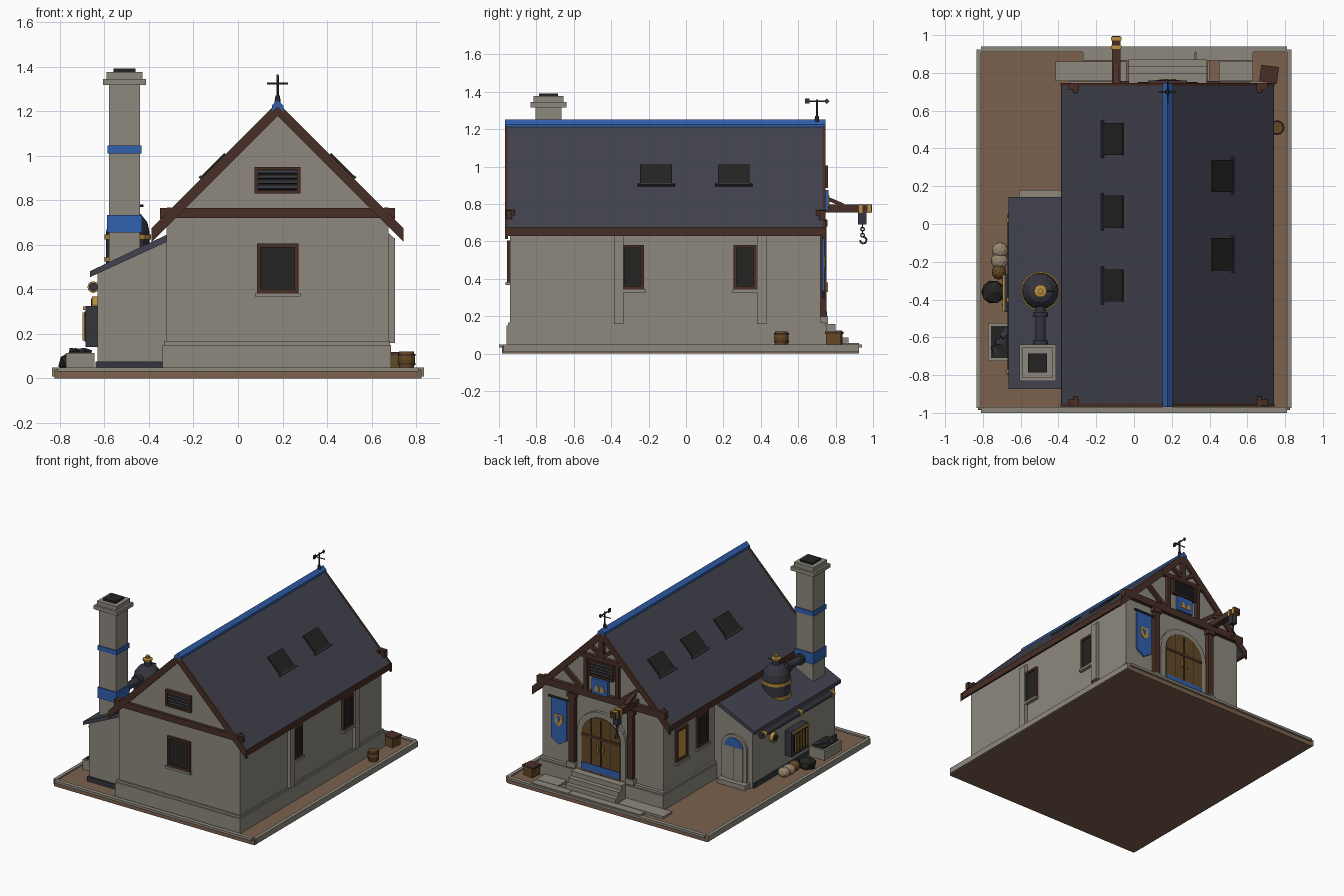
import bpy, bmesh, math
from mathutils import Vector, Matrix

old = bpy.data.objects.get("Cube")
if old:
    bpy.data.objects.remove(old)


def material(name, r, g, b):
    m = bpy.data.materials.new(name)
    m.use_nodes = True
    m.diffuse_color = (r, g, b, 1)
    m.node_tree.nodes["Principled BSDF"].inputs["Base Color"].default_value = (r, g, b, 1)
    return m


STONE = material("stone", .27, .25, .21)
DIRT = material("dirt", .2, .12, .075)
SLATE = material("slate", .055, .055, .078)
BLUE = material("blue", .03, .115, .42)
TIMBER = material("timber", .066, .028, .019)
GOLD = material("gold", .5, .28, .05)
BLACK = material("black", .017, .017, .016)
WOOD = material("wood", .125, .065, .018)
IRON = material("iron", .035, .036, .048)
SACK = material("sackcloth", .3, .22, .15)


def finish(name, bm, mat):
    bmesh.ops.recalc_face_normals(bm, faces=bm.faces)
    me = bpy.data.meshes.new(name)
    bm.to_mesh(me)
    bm.free()
    me.materials.append(mat)
    ob = bpy.data.objects.new(name, me)
    bpy.context.collection.objects.link(ob)
    return ob


def solid(name, c, size, mat, rot=(0, 0, 0)):
    bm = bmesh.new()
    bmesh.ops.create_cube(bm, size=1)
    bmesh.ops.scale(bm, vec=size, verts=bm.verts)
    ob = finish(name, bm, mat)
    ob.location, ob.rotation_euler = c, rot
    return ob


def box(name, x, y, z, mat):
    pairs = (x, y, z)
    return solid(name, [sum(p) / 2 for p in pairs], [abs(p[1] - p[0]) for p in pairs], mat)


def prism(name, pts, y, mat):
    """Extrude an (x, z) outline along y."""
    bm = bmesh.new()
    face = bm.faces.new([bm.verts.new((u, y[0], v)) for u, v in pts])
    ext = bmesh.ops.extrude_face_region(bm, geom=[face])["geom"]
    moved = [g for g in ext if isinstance(g, bmesh.types.BMVert)]
    bmesh.ops.translate(bm, vec=(0, y[1] - y[0], 0), verts=moved)
    return finish(name, bm, mat)


def rod(name, a, b, r, mat, n=12):
    a, b = Vector(a), Vector(b)
    bm = bmesh.new()
    bmesh.ops.create_cone(bm, cap_ends=True, segments=n, radius1=r, radius2=r, depth=(b - a).length)
    q = (b - a).to_track_quat("Z", "Y").to_matrix().to_4x4()
    bmesh.ops.transform(bm, matrix=Matrix.Translation((a + b) / 2) @ q, verts=bm.verts)
    return finish(name, bm, mat)


def lathe(name, x, y, profile, mat, n=16):
    bm = bmesh.new()
    rings = [[bm.verts.new((x + r * math.cos(k * math.tau / n), y + r * math.sin(k * math.tau / n), z))
              for k in range(n)] for r, z in profile]
    for lo, hi in zip(rings, rings[1:]):
        for k in range(n):
            bm.faces.new((lo[k], lo[(k + 1) % n], hi[(k + 1) % n], hi[k]))
    bm.faces.new(rings[0])
    bm.faces.new(rings[-1])
    return finish(name, bm, mat)


def beam(name, a, b, w, y, mat):
    """Timber lying in the gable plane from (x, z) a to b."""
    dx, dz = b[0] - a[0], b[1] - a[1]
    return solid(name, ((a[0] + b[0]) / 2, sum(y) / 2, (a[1] + b[1]) / 2),
                 (math.hypot(dx, dz), abs(y[1] - y[0]), w), mat, (0, -math.atan2(dz, dx), 0))


def arch(cx, w, z0, spring, rise, n=12):
    curve = [(cx + w * math.cos(math.pi * k / n), spring + rise * math.sin(math.pi * k / n)) for k in range(n + 1)]
    return [(cx + w, z0)] + curve + [(cx - w, z0)]


MID = .178
# Ground slab with stone curbs
box("ground", (-.825, .825), (-.985, .925), (0, .04), DIRT)
for s in (-1, 1):
    box("side_curb", (s * .81, s * .835), (-.975, .925), (.008, .05), STONE)
    y = -.985 if s < 0 else .925
    box("end_curb", (-.81, .81), (y - .015, y + .015), (.032, .05), STONE)

# Main house body and plinth
box("plinth", (-.34, .688), (-.96, .755), (.04, .15), STONE)
box("plinth_cap", (-.333, .682), (-.952, .745), (.15, .167), STONE)
prism("house_walls", [(-.32, .1), (.676, .1), (.676, .695), (MID, 1.193), (-.32, .695)], (-.94, .72), STONE)

# Roof with barge boards, fascias and ridge
def chevron(top, half, thick):
    return [(MID - half, top - half), (MID, top), (MID + half, top - half),
            (MID + half, top - half - thick), (MID, top - thick), (MID - half, top - half - thick)]


prism("main_roof", chevron(1.237, .563, .045), (-.955, .737), SLATE)
for y in (-.967, .73):
    prism("barge_board", chevron(1.24, .566, .062), (y, y + .016), TIMBER)
prism("ridge_cap", chevron(1.252, .026, .03), (-.968, .747), BLUE)
for s in (-1, 1):
    x = MID + s * .555
    box("fascia", (x - .009, x + .009), (-.955, .737), (.632, .675), TIMBER)
    for y in (-.94, .72):
        box("purlin_end", (MID + s * .487 - .01, MID + s * .487 + .01), (y - .026, y + .026), (.74, .768), TIMBER)

# Roof skylights
for s, spots in ((-1, (.45, .065, -.325)), (1, (.255, -.16))):
    for y in spots:
        x = MID + s * .285
        z, turn = 1.237 - .285, (0, s * math.pi / 4, 0)
        solid("skylight", (x, y, z), (.148, .17, .022), BLACK, turn)
        solid("skylight_sill", (x + s * .055, y, z - .055), (.012, .2, .03), IRON, turn)


# Windows on any wall: n is the outward direction
def window(at, n, w, h, glass=BLACK, sill=True):
    t = Vector((-n[1], n[0], 0))
    c, n = Vector(at), Vector(n)

    def part(name, off, up, width, height, depth, mat):
        size = [abs(t[i]) * width + abs(n[i]) * depth for i in range(2)] + [height]
        solid(name, c + t * off + Vector((0, 0, up)), size, mat)
    part("window_glass", 0, 0, w, h, .016, glass)
    for s in (-1, 1):
        part("window_jamb", s * w / 2, 0, .017, h + .017, .034, TIMBER)
        part("window_rail", 0, s * h / 2, w, .017, .034, TIMBER)
    if sill:
        part("window_sill", 0, -h / 2 - .017, w + .035, .017, .05, STONE)


window((MID, -.94, .495), (0, -1, 0), .17, .205)
for y in (-.285, .315):
    window((.676, y, .463), (1, 0, 0), .105, .22)
window((-.32, .275, .463), (-1, 0, 0), .115, .22)
window((-.32, .52, .45), (-1, 0, 0), .115, .22, GOLD)
for y in (-.36, .405):
    box("buttress", (.66, .704), (y - .026, y + .026), (.16, .63), STONE)
    solid("buttress_cap", (.68, y, .63), (.03, .05, .03), STONE, (0, math.pi / 4, 0))


# Gable vents and tie beams
def vent(y, z, out):
    box("vent_recess", (MID - .095, MID + .095), (y, y + out * .01), (z - .05, z + .05), BLACK)
    for s in (-1, 1):
        box("vent_jamb", (MID + s * .088, MID + s * .103), (y, y + out * .025), (z - .06, z + .06), TIMBER)
        box("vent_rail", (MID - .1, MID + .1), (y, y + out * .025), (z + s * .06, z + s * .046), TIMBER)
    for k in range(4):
        solid("vent_slat", (MID, y + out * .012, z - .034 + k * .023), (.175, .014, .011), IRON, (out * .4, 0, 0))


vent(-.94, .89, -1)
vent(.735, .945, 1)
box("front_tie_beam", (-.35, .706), (-.96, -.93), (.72, .766), TIMBER)

# Timber frame of the entrance gable
FY = (.71, .747)
box("back_tie_beam", (-.35, .706), FY, (.715, .766), TIMBER)
beam("collar_beam", (MID - .19, 1.02), (MID + .19, 1.02), .03, FY, TIMBER)
beam("king_post", (MID, 1.02), (MID, 1.2), .035, FY, TIMBER)
for s in (-1, 1):
    beam("stud", (MID + s * .13, .75), (MID + s * .13, 1.03), .028, FY, TIMBER)
    beam("gable_brace", (MID + s * .16, .76), (MID + s * .31, .88), .028, FY, TIMBER)
    beam("upper_brace", (MID, 1.04), (MID + s * .09, 1.1), .024, FY, TIMBER)
    x = MID + s * .24
    box("entrance_post", (x - .024, x + .024), (.71, .75), (.2, .72), TIMBER)
    box("post_base", (x - .035, x + .035), (.71, .758), (.16, .2), STONE)
    box("post_head", (x - .034, x + .034), (.71, .757), (.68, .715), TIMBER)

# Arched double door
prism("door_surround", arch(MID, .2, .16, .44, .185), (.71, .742), STONE)
prism("door", arch(MID, .16, .16, .44, .145), (.71, .748), WOOD)
for x, w in ((MID, .004), (MID - .08, .002), (MID + .08, .002)):
    box("door_gap", (x - w, x + w), (.74, .751), (.17, .565), BLACK)
box("door_kick_plate", (MID - .158, MID + .158), (.74, .753), (.175, .225), BLUE)
box("door_strap", (MID - .158, MID + .158), (.74, .752), (.42, .44), TIMBER)
for s in (-1, 1):
    box("door_handle", (MID + s * .015, MID + s * .027), (.74, .76), (.33, .38), GOLD)

# Blue plaque and banner with plain gold shapes
box("plaque", (MID - .065, MID + .065), (.74, .762), (.765, .875), BLUE)
for s in (-1, 1):
    x = MID + s * .022
    prism("plaque_peak", [(x - .022, .79), (x, .845), (x + .022, .79)], (.76, .767), GOLD)
rod("banner_rod", (.44, .74, .64), (.615, .74, .64), .008, IRON, 8)
prism("banner", [(.465, .64), (.592, .64), (.592, .335), (.528, .295), (.465, .335)], (.728, .74), BLUE)
prism("banner_shield", [(.495, .52), (.561, .52), (.561, .46), (.528, .43), (.495, .46)], (.738, .746), GOLD)
prism("shield_centre", [(.51, .505), (.546, .505), (.528, .46)], (.745, .749), BLUE)

# Steps and paving
for k in range(3):
    box("step", (-.03, .386), (.72, .87 - k * .035), (.03, .088 + k * .036), STONE)
for x, y in (((-.415, -.04), (.757, .86)), ((.39, .4), (.757, .86)), ((-.27, .323), (.866, .925)),
             ((.328, .63), (.866, .925)), ((.45, .63), (.757, .862))):
    box("paver", x, y, (.03, .056), STONE)

# Hoist beam with chain and hook
HX = -.094
box("hoist_beam", (HX - .023, HX + .023), (.7, .995), (.755, .797), TIMBER)
for y in (.935, .98):
    box("hoist_band", (HX - .027, HX + .027), (y - .009, y + .009), (.751, .801), GOLD)
solid("hoist_brace", (HX, .79, .815), (.03, .11, .02), TIMBER, (-.4, 0, 0))
box("hoist_block", (HX - .02, HX + .02), (.92, .965), (.69, .755), IRON)
for k in range(4):
    bpy.ops.mesh.primitive_torus_add(major_segments=8, minor_segments=4, major_radius=.01, minor_radius=.0035,
                                     location=(HX, .944, .682 - k * .016), rotation=(math.pi / 2, 0, k * math.pi / 2))
    bpy.context.object.name = "chain_link"
    bpy.context.object.data.materials.append(IRON)
hook = [Vector((HX, .948 + .018 * math.cos(a), .607 + .018 * math.sin(a))) for a in (1.6, .8, 0, -.8, -1.6, -2.4, -3.1)]
for a, b in zip(hook, hook[1:]):
    rod("hook", a, b, .005, IRON, 6)

# Weather vane
rod("vane_pole", (MID, .7, 1.22), (MID, .7, 1.36), .006, IRON, 8)
lathe("vane_collar", MID, .7, [(.014, 1.24), (.01, 1.27)], IRON, 8)
rod("vane_cross", (MID - .047, .7, 1.325), (MID + .047, .7, 1.325), .004, IRON, 6)
rod("vane_arrow", (MID, .64, 1.35), (MID, .755, 1.35), .005, IRON, 6)
box("vane_tail", (MID - .004, MID + .004), (.635, .66), (1.338, 1.365), IRON)
solid("vane_tip", (MID, .752, 1.35), (.008, .02, .02), IRON, (math.pi / 4, 0, 0))

# Lean-to workshop
prism("workshop_walls", [(-.63, .04), (-.31, .04), (-.31, .63), (-.63, .475)], (-.85, .12), STONE)
prism("workshop_roof", [(-.664, .455), (-.664, .482), (-.31, .65), (-.31, .618)], (-.873, .143), SLATE)
box("workshop_plinth", (-.64, -.32), (-.862, .11), (.04, .075), IRON)
box("workshop_step", (-.61, -.38), (.11, .18), (.03, .075), STONE)
prism("side_door_surround", arch(-.49, .105, .05, .31, .1), (.1, .136), STONE)
prism("side_door_transom", arch(-.49, .075, .32, .322, .065), (.1, .141), BLUE)
box("side_door", (-.565, -.415), (.1, .142), (.07, .32), STONE)
box("side_door_gap", (-.492, -.488), (.14, .144), (.07, .32), IRON)

# Wall pipe with gold collars and a gauge
rod("wall_pipe", (-.65, -.8, .41), (-.65, .05, .41), .02, IRON)
for y in (-.78, -.4, .02):
    rod("pipe_collar", (-.65, y - .012, .41), (-.65, y + .012, .41), .026, GOLD)
rod("gauge_rim", (-.62, -.117, .335), (-.655, -.117, .335), .034, GOLD)
rod("gauge_face", (-.65, -.117, .335), (-.66, -.117, .335), .024, BLACK)

# Furnace grille
box("furnace", (-.685, -.62), (-.465, -.265), (.14, .325), IRON)
box("furnace_mouth", (-.69, -.68), (-.445, -.285), (.165, .3), BLACK)
box("furnace_lintel", (-.695, -.665), (-.46, -.27), (.308, .322), GOLD)
for k in range(5):
    y = -.43 + k * .0325
    box("furnace_bar", (-.698, -.688), (y - .006, y + .006), (.17, .295), GOLD)

# Chimney stack: half width, bottom, top
for name, w, z0, z1, mat in (("chimney", .07, .05, 1.33, STONE), ("chimney_low_band", .078, .655, .735, BLUE),
                             ("chimney_high_band", .077, 1.01, 1.045, BLUE), ("chimney_cap", .096, 1.317, 1.345, STONE),
                             ("chimney_crown", .08, 1.345, 1.377, STONE), ("chimney_flue", .05, 1.37, 1.392, BLACK)):
    box(name, (-.51 - w, -.51 + w), (-.735 - w, -.735 + w), (z0, z1), mat)

# Boiler tank on the workshop roof
TX, TY = -.495, -.355
lathe("tank", TX, TY, [(.097, .49), (.097, .66), (.088, .7), (.06, .737), (.025, .75), (.025, .79)], IRON)
for z in (.535, .635):
    lathe("tank_band", TX, TY, [(.104, z - .011), (.104, z + .011)], GOLD)
lathe("tank_valve", TX, TY, [(.02, .78), (.034, .786), (.034, .798), (.014, .802), (.014, .82)], GOLD, 10)
rod("valve_handle", (TX - .01, TY, .775), (TX + .07, TY, .775), .005, IRON, 6)
rod("flue_pipe", (TX, TY, .68), (TX, -.7, .68), .027, IRON)
for y in (-.48, -.63):
    rod("flue_flange", (TX, y - .012, .68), (TX, y + .012, .68), .04, IRON)

# Coal bin
box("coal_bin", (-.772, -.645), (-.725, -.525), (.04, .115), STONE)
box("coal", (-.757, -.66), (-.71, -.54), (.11, .122), BLACK)
for k in range(3):
    solid("coal_lump", (-.735 + k * .025, -.67 + k * .045, .12), (.03, .05, .022), IRON, (.2, .1, k + .4))


# Sacks and coal heap
def lump(name, c, r, squash, mat):
    bm = bmesh.new()
    bmesh.ops.create_icosphere(bm, subdivisions=2 if mat != BLACK else 1, radius=r)
    bmesh.ops.scale(bm, vec=(1, 1, squash), verts=bm.verts)
    finish(name, bm, mat).location = c


lump("sack", (-.71, -.14, .085), .045, .8, SACK)
lump("sack", (-.712, -.195, .085), .047, .8, SACK)
lump("brown_sack", (-.715, -.255, .09), .04, 1, WOOD)
lump("coal_heap", (-.745, -.36, .075), .07, .7, BLACK)

# Barrel and crate
lathe("barrel", .757, .51, [(.033, .045), (.039, .085), (.033, .12)], WOOD, 12)
for z in (.065, .105):
    lathe("barrel_hoop", .757, .51, [(.0395, z - .005), (.0395, z + .005)], TIMBER, 12)
solid("crate", (.715, .793, .075), (.08, .08, .065), WOOD, (0, 0, -.12))
solid("crate_lid", (.715, .793, .112), (.094, .088, .012), TIMBER, (0, 0, -.12))
